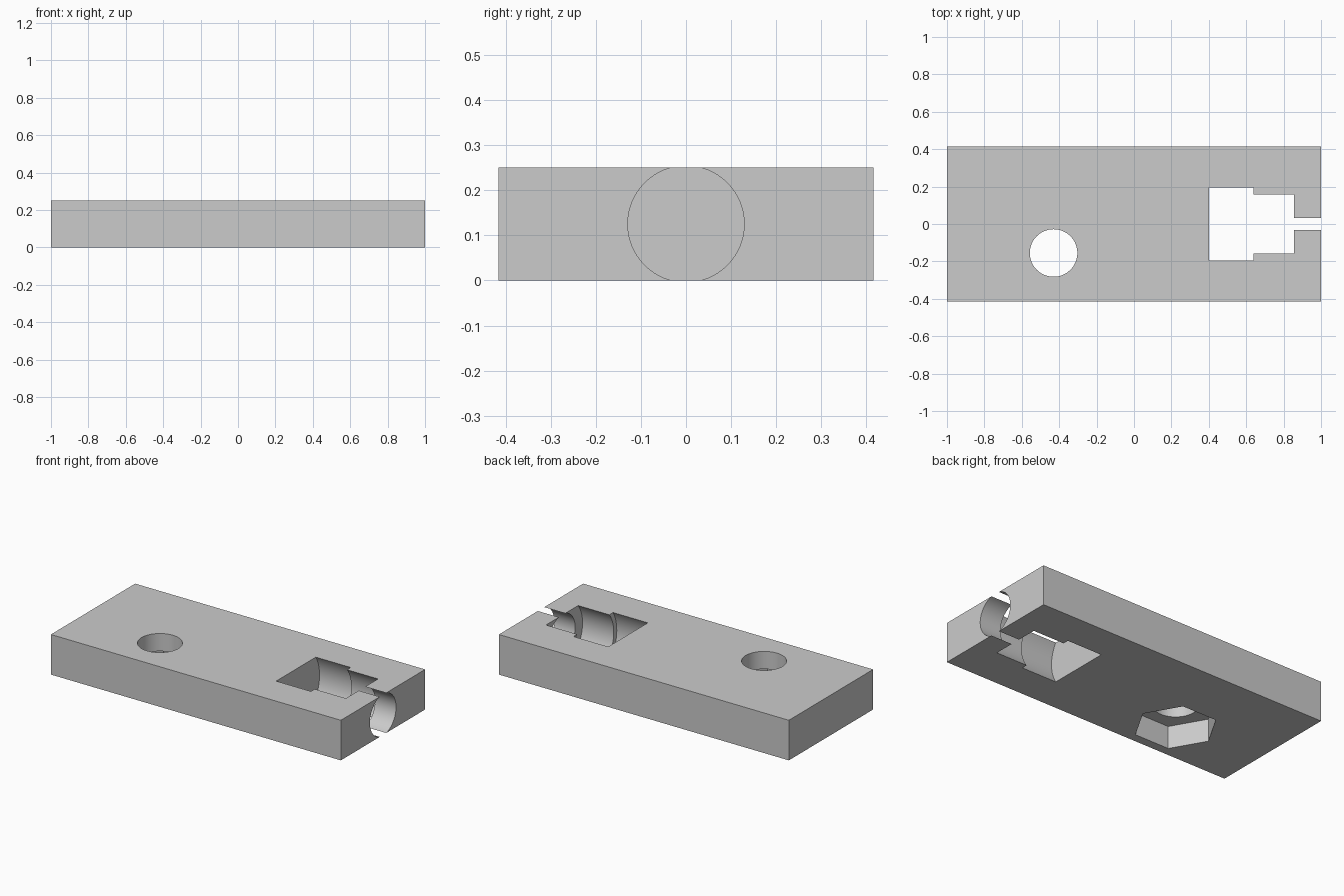
import bpy
import math

if "Cube" in bpy.data.objects:
    bpy.data.objects.remove(bpy.data.objects["Cube"], do_unlink=True)

HEIGHT = 0.25
MID = HEIGHT / 2

grey = bpy.data.materials.new("plain_grey")
grey.use_nodes = True
colour = (0.6, 0.6, 0.6, 1)
grey.diffuse_color = colour
grey.node_tree.nodes["Principled BSDF"].inputs["Base Color"].default_value = colour

# Flat rectangular plate
bpy.ops.mesh.primitive_cube_add(size=1, location=(0, 0, MID))
plate = bpy.context.object
plate.name = "mounting_plate"
plate.scale = (2, 0.83, HEIGHT)
bpy.ops.object.transform_apply(location=True, rotation=False, scale=True)
plate.data.materials.append(grey)


def cut(name, radius, depth, location, sides=96, rotation=(0, 0, 0)):
    """Cut a round or many-sided prism out of the plate."""
    bpy.ops.mesh.primitive_cylinder_add(vertices=sides, radius=radius, depth=depth,
                                        location=location, rotation=rotation)
    cutter = bpy.context.object
    cutter.name = name
    cutter.hide_render = True
    cutter.data.materials.append(grey)
    bpy.context.view_layer.objects.active = plate
    mod = plate.modifiers.new(name, "BOOLEAN")
    mod.operation = "DIFFERENCE"
    mod.solver = "EXACT"
    mod.object = cutter
    bpy.ops.object.modifier_apply(modifier=mod.name)
    bpy.data.objects.remove(cutter, do_unlink=True)


def cut_lengthwise(name, radius, start, end):
    cut(name, radius, end - start, ((start + end) / 2, 0, MID),
        rotation=(0, math.pi / 2, 0))


# Stepped round socket entering from the left end
cut_lengthwise("socket_chamber", 0.232, 0.40, 0.64)
cut_lengthwise("socket_neck", 0.202, 0.55, 0.855)
cut_lengthwise("socket_mouth", 0.129, 0.75, 1.1)

# Bolt hole with a six-sided nut recess underneath
bolt_x, bolt_y = -0.43, -0.155
recess = 0.14
cut("bolt_hole", 0.127, 1, (bolt_x, bolt_y, MID))
# The prism is turned so that corners lie along the plate's length
cut("nut_recess", 0.236, 2 * recess, (bolt_x, bolt_y, 0), sides=6,
    rotation=(0, 0, math.pi / 6))

bpy.ops.object.select_all(action="DESELECT")
plate.select_set(True)
bpy.context.view_layer.objects.active = plate
bpy.ops.object.shade_smooth_by_angle(angle=math.radians(30))
